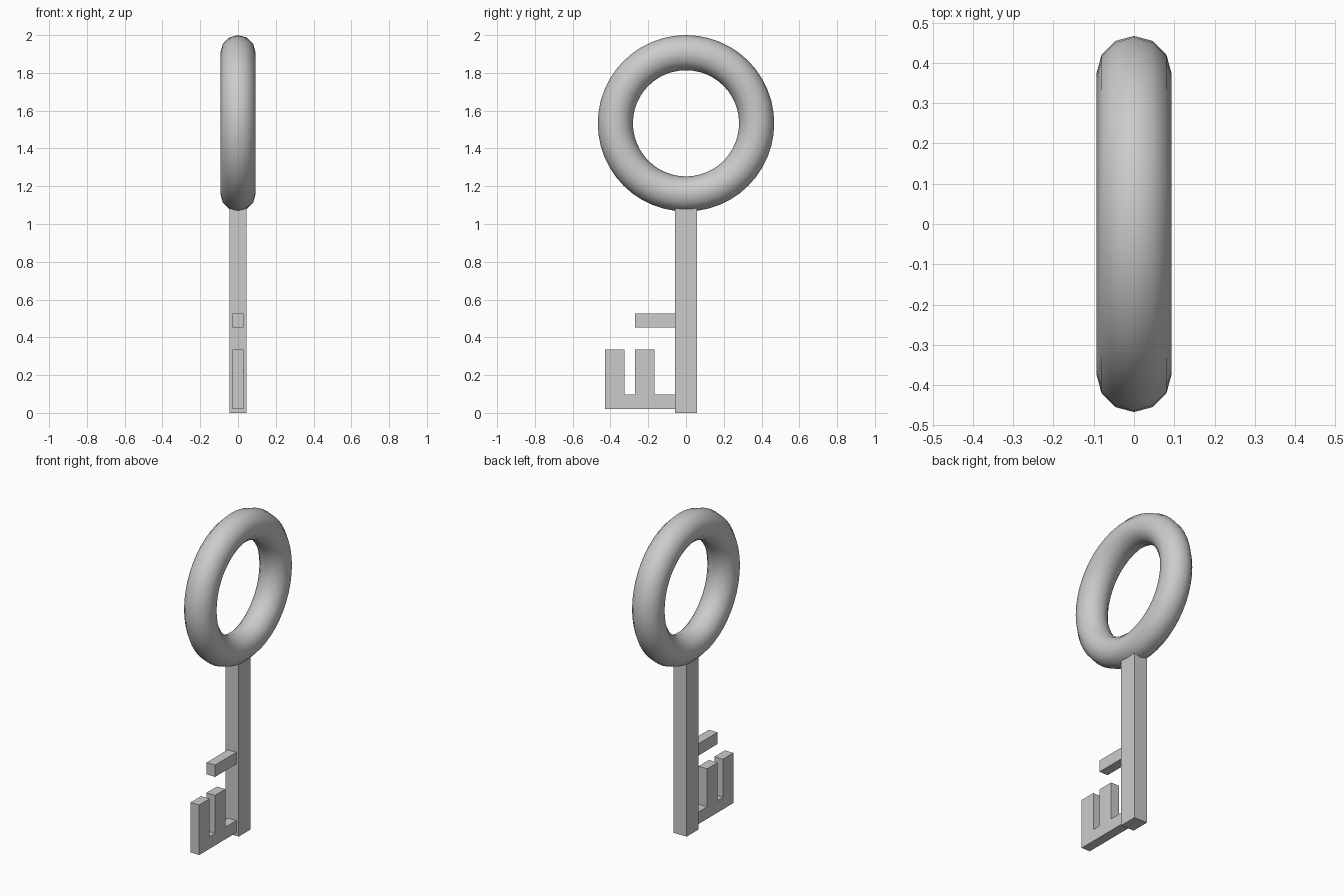
import bpy, bmesh, math

if "Cube" in bpy.data.objects:
    bpy.data.objects.remove(bpy.data.objects["Cube"])


def extrude_profile(name, yz, half_x):
    """Solid from a side-on (y, z) outline, extruded symmetrically in x."""
    bm = bmesh.new()
    face = bm.faces.new([bm.verts.new((-half_x, y, z)) for y, z in yz])
    new = bmesh.ops.extrude_face_region(bm, geom=[face])["geom"]
    bmesh.ops.translate(bm, vec=(2 * half_x, 0, 0),
                        verts=[v for v in new if isinstance(v, bmesh.types.BMVert)])
    bmesh.ops.recalc_face_normals(bm, faces=bm.faces[:])
    mesh = bpy.data.meshes.new(name)
    bm.to_mesh(mesh)
    bm.free()
    obj = bpy.data.objects.new(name, mesh)
    bpy.context.collection.objects.link(obj)
    return obj


def rect(y0, y1, z0, z1):
    return [(y0, z0), (y1, z0), (y1, z1), (y0, z1)]


# Ring handle, standing in the y-z plane
bpy.ops.mesh.primitive_torus_add(
    major_segments=48, minor_segments=12, major_radius=0.374, minor_radius=0.093,
    location=(0, 0, 1.533), rotation=(0, math.pi / 2, 0))
bpy.context.object.name = "ring_handle"
bpy.ops.object.shade_smooth_by_angle(angle=math.radians(40))

# Shaft, its top buried in the ring
extrude_profile("shaft", rect(-0.059, 0.059, 0, 1.10), 0.046)

# Small upper tooth
extrude_profile("upper_tooth", rect(-0.27, -0.055, 0.452, 0.526), 0.03)

# Lower bit: a foot with two upright teeth
extrude_profile("lower_bit", [
    (-0.055, 0.021), (-0.055, 0.097), (-0.167, 0.097), (-0.167, 0.336),
    (-0.27, 0.336), (-0.27, 0.097), (-0.325, 0.097), (-0.325, 0.336),
    (-0.428, 0.336), (-0.428, 0.021)], 0.03)
